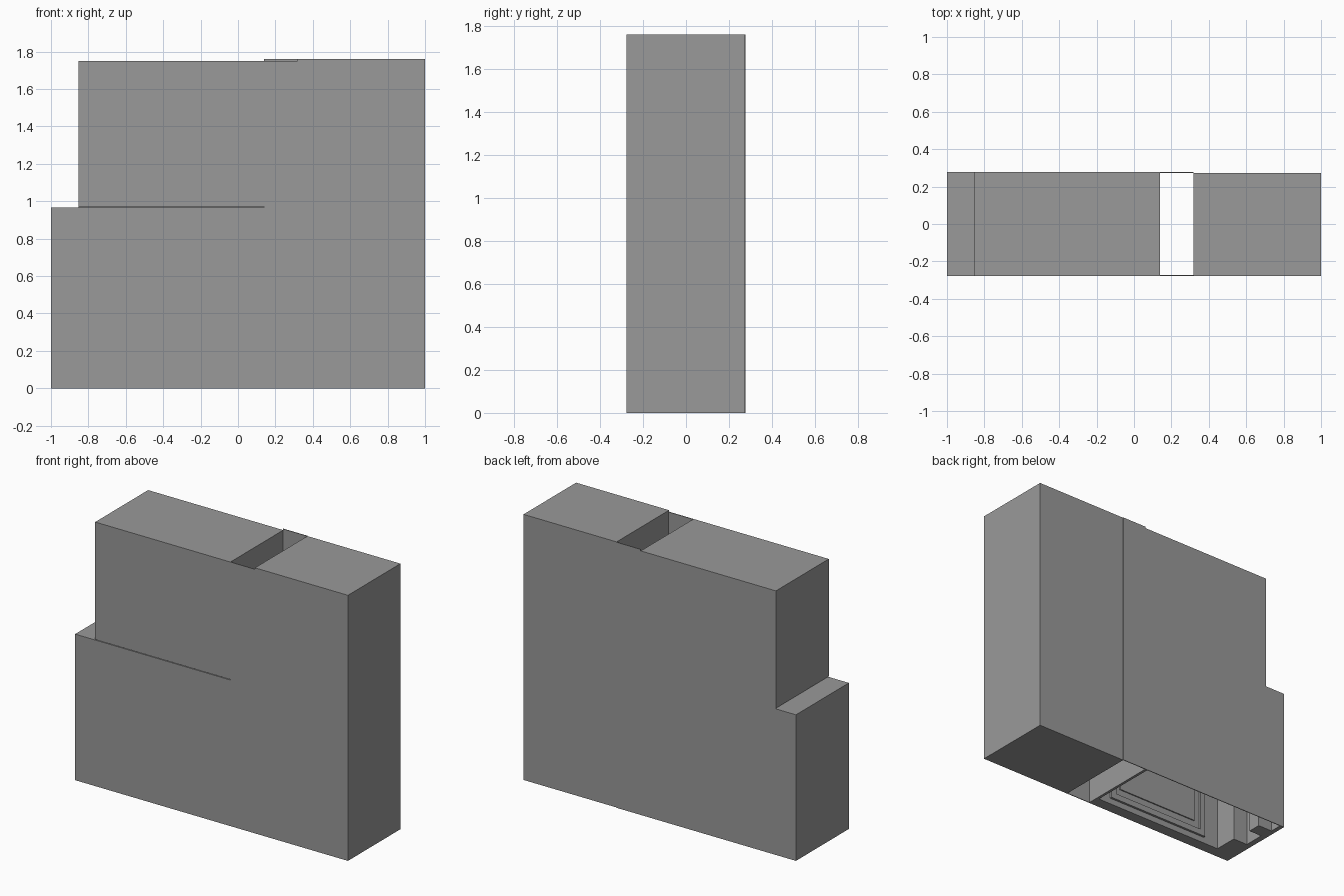
import bpy, bmesh

if "Cube" in bpy.data.objects:
    bpy.data.objects.remove(bpy.data.objects["Cube"])

F, B = -0.277, 0.277      # outer front and back planes
T = 0.005                 # sheet thickness
LOW, SEAM, TOP, HIGH = 0.968, 0.972, 1.75, 1.76   # main heights

grey = bpy.data.materials.new("dark_grey")
grey.diffuse_color = (.32, .32, .32, 1)
grey.use_nodes = True
grey.node_tree.nodes["Principled BSDF"].inputs["Base Color"].default_value = grey.diffuse_color


def box(name, x0, x1, y0, y1, z0, z1):
    bm = bmesh.new()
    bmesh.ops.create_cube(bm, size=1)
    for v in bm.verts:
        v.co = (x1 if v.co.x > 0 else x0, y1 if v.co.y > 0 else y0, z1 if v.co.z > 0 else z0)
    return finish(name, bm)


def panel(name, profile, y0, y1):
    """Upright sheet: an x,z outline given thickness along y."""
    bm = bmesh.new()
    face = bm.faces.new([bm.verts.new((x, y0, z)) for x, z in profile])
    ext = bmesh.ops.extrude_face_region(bm, geom=[face])
    for v in ext["geom"]:
        if isinstance(v, bmesh.types.BMVert):
            v.co.y = y1
    bmesh.ops.recalc_face_normals(bm, faces=bm.faces)
    return finish(name, bm)


def finish(name, bm):
    mesh = bpy.data.meshes.new(name)
    bm.to_mesh(mesh)
    bm.free()
    mesh.materials.append(grey)
    ob = bpy.data.objects.new(name, mesh)
    bpy.context.collection.objects.link(ob)
    return ob


# Front sheet with the narrow horizontal seam, and taller back sheet behind the shaft
panel("front_panel", [(-1, 0), (1, 0), (1, HIGH), (.318, HIGH), (.318, TOP), (-.853, TOP),
                      (-.853, SEAM), (.138, SEAM), (.138, LOW), (-1, LOW)], F, F + T)
panel("back_panel", [(-1, 0), (.318, 0), (.318, HIGH), (.138, HIGH), (.138, TOP),
                     (-.853, TOP), (-.853, LOW), (-1, LOW)], B - T, B)

# Solid tower on the right and upper block on the left; an open shaft lies between
box("right_tower", .318, 1, F + T, .273, 0, HIGH)
box("upper_block", -.853, .138, F + T, B - T, SEAM, TOP)

# Lower cabinet: lid and walls around a cavity that is open underneath
box("cabinet_lid", -1, .138, F + T, B - T, .93, LOW)
box("shaft_wall", .12, .138, F + T, B - T, 0, .93)
box("front_inner_wall", -.853, .12, F + T, -.2, 0, .93)

# Stepped left end wall
for i, (x1, y0, y1) in enumerate([(-.853, F + T, -.04), (-.96, -.04, .1), (-.865, .1, .19), (-.97, .19, B - T)]):
    box(f"end_wall_{i}", -1, x1, y0, y1, 0, .93)

# Raised rectangular frame on the inner face of the front wall
box("frame_bottom", -.74, .03, -.2, -.185, .04, .08)
box("frame_top", -.74, .03, -.2, -.185, .82, .86)
for name, x in (("frame_left", -.74), ("frame_right", -.01)):
    box(name, x, x + .04, -.2, -.185, .08, .82)
box("inner_door", -.66, -.05, -.2, -.192, .13, .78)
